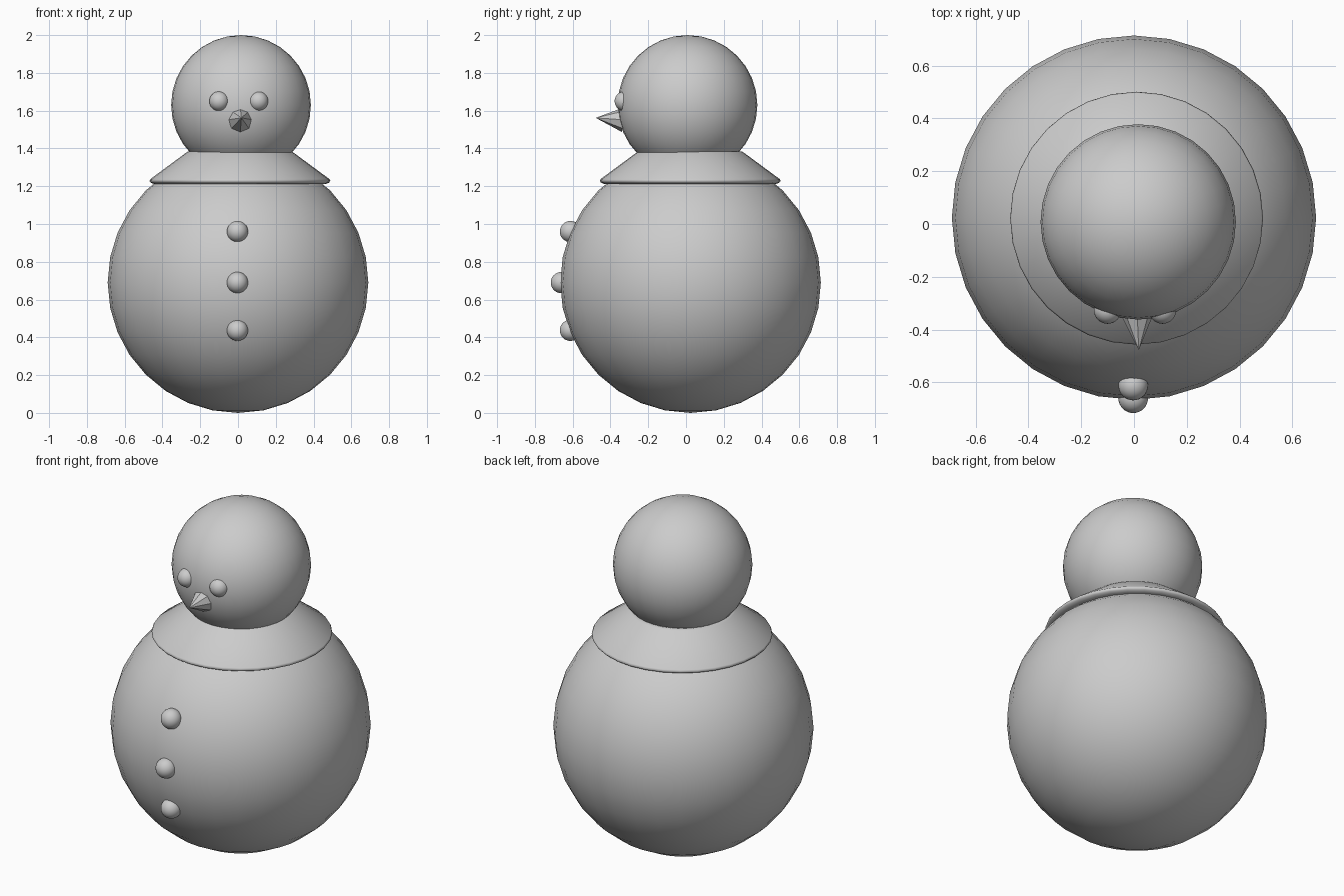
import bpy, bmesh, math
from mathutils import Vector

if "Cube" in bpy.data.objects:
    bpy.data.objects.remove(bpy.data.objects["Cube"])


def finish(name, bm, smooth=True):
    bmesh.ops.recalc_face_normals(bm, faces=bm.faces)
    me = bpy.data.meshes.new(name)
    bm.to_mesh(me)
    bm.free()
    for p in me.polygons:
        p.use_smooth = smooth
    ob = bpy.data.objects.new(name, me)
    bpy.context.collection.objects.link(ob)
    return ob


def ball(name, centre, radius, segments=32, rings=16):
    bm = bmesh.new()
    bmesh.ops.create_uvsphere(bm, u_segments=segments, v_segments=rings, radius=radius)
    ob = finish(name, bm)
    ob.location = centre
    return ob


def lathe(name, profile, centre, segments=32):
    bm = bmesh.new()
    verts = [bm.verts.new((r, 0, z)) for r, z in profile]
    edges = [bm.edges.new(pair) for pair in zip(verts, verts[1:])]
    bmesh.ops.spin(bm, geom=verts + edges, cent=(0, 0, 0), axis=(0, 0, 1),
                   angle=2 * math.pi, steps=segments)
    bmesh.ops.remove_doubles(bm, verts=bm.verts, dist=1e-5)
    ob = finish(name, bm)
    ob.location = centre
    return ob


# Body and head
ball("body", (0, 0.024, 0.69), 0.69)
ball("head", (0.016, 0.008, 1.63), 0.37)

# Sloping collar with a thin rounded lower rim
lathe("collar", [(0.25, 1.38), (0.272, 1.385), (0.284, 1.378), (0.474, 1.238),
                 (0.479, 1.228), (0.472, 1.219), (0.455, 1.212), (0.41, 1.212)],
      (0.01, 0.022, 0))

# Eyes
for side, x in (("left", -0.10), ("right", 0.108)):
    ball("eye_" + side, (x, -0.326, 1.65), 0.052)

# Buttons down the front
for i, (y, z) in enumerate(((-0.612, 0.96), (-0.66, 0.69), (-0.612, 0.437))):
    ball(f"button_{i + 1}", (-0.003, y, z), 0.056)

# Pointed faceted nose
base, tip = Vector((0.012, -0.335, 1.552)), Vector((0.018, -0.478, 1.562))
bm = bmesh.new()
bmesh.ops.create_cone(bm, cap_ends=True, segments=8, radius1=0.065, radius2=0,
                      depth=(tip - base).length)
nose = finish("nose", bm, smooth=False)
nose.location = (base + tip) / 2
nose.rotation_euler = (tip - base).to_track_quat('Z', 'Y').to_euler()
